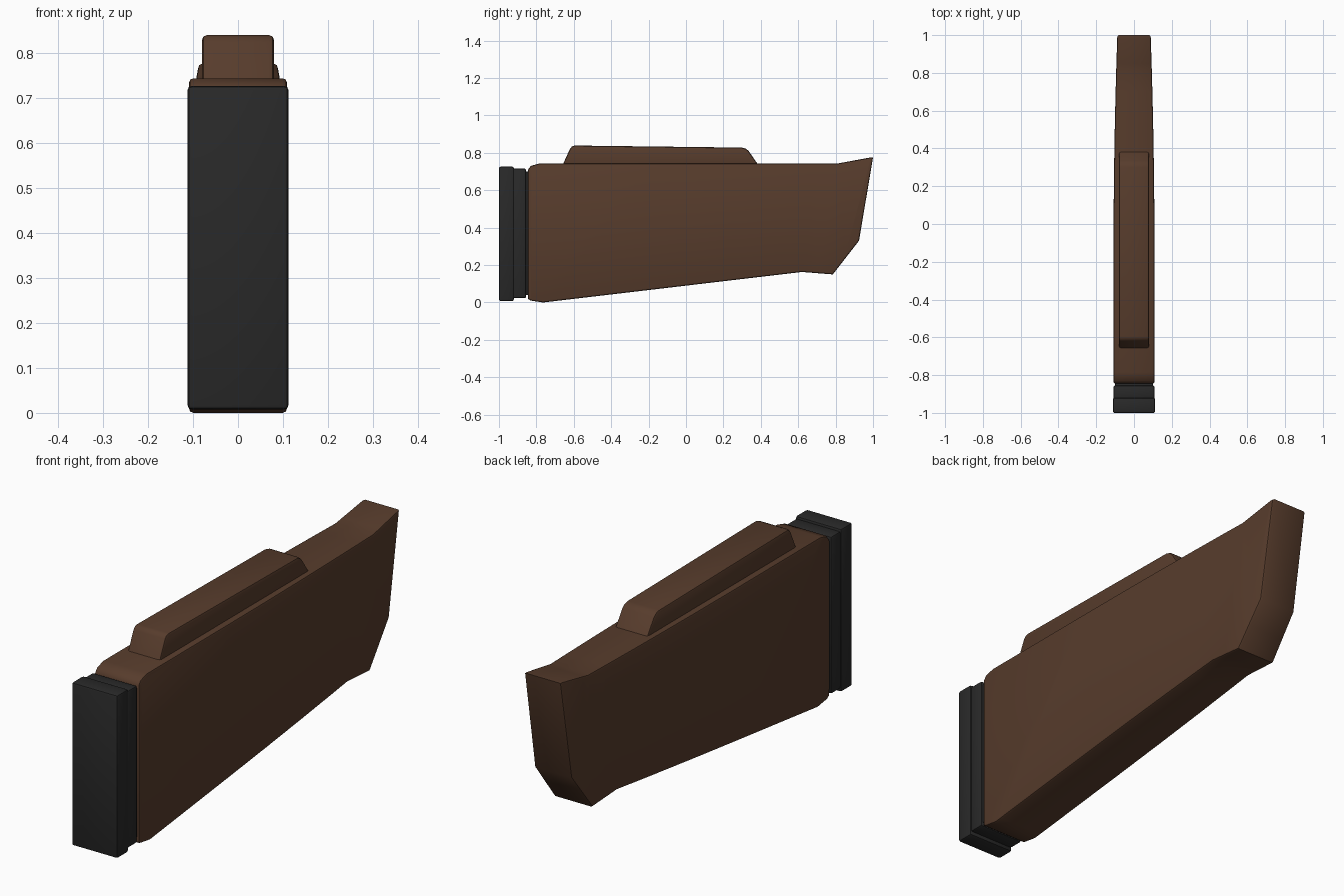
import bpy, bmesh

if "Cube" in bpy.data.objects:
    bpy.data.objects.remove(bpy.data.objects["Cube"])


def material(name, rgb):
    m = bpy.data.materials.new(name)
    m.diffuse_color = (*rgb, 1)
    m.use_nodes = True
    m.node_tree.nodes["Principled BSDF"].inputs["Base Color"].default_value = m.diffuse_color
    return m


wood = material("walnut", (0.095, 0.045, 0.025))
rubber = material("black_rubber", (0.022, 0.022, 0.022))


def half_width_scale(y):
    t = max(0, (y + 0.2) / 1.2)
    return 1 - 0.19 * t * t


def profile_part(name, outline, half, bevel, mat, cuts=(), all_edges=False):
    """Extrude a (y, z) outline across x, round its rims, optionally taper."""
    bm = bmesh.new()
    face = bm.faces.new([bm.verts.new((-half, y, z)) for y, z in outline])
    ext = bmesh.ops.extrude_face_region(bm, geom=[face])["geom"]
    bmesh.ops.translate(bm, vec=(2 * half, 0, 0),
                        verts=[v for v in ext if isinstance(v, bmesh.types.BMVert)])
    bmesh.ops.recalc_face_normals(bm, faces=bm.faces)
    rims = [e for e in bm.edges
            if all_edges or abs(e.verts[0].co.x - e.verts[1].co.x) < 1e-5]
    bmesh.ops.bevel(bm, geom=rims, offset=bevel, segments=2, profile=0.5,
                    affect='EDGES')
    for y in cuts:
        bmesh.ops.bisect_plane(bm, geom=bm.verts[:] + bm.edges[:] + bm.faces[:],
                               plane_co=(0, y, 0), plane_no=(0, 1, 0))
    if cuts:
        for v in bm.verts:
            v.co.x *= half_width_scale(v.co.y)
    bmesh.ops.recalc_face_normals(bm, faces=bm.faces)
    me = bpy.data.meshes.new(name)
    bm.to_mesh(me)
    bm.free()
    ob = bpy.data.objects.new(name, me)
    bpy.context.collection.objects.link(ob)
    me.materials.append(mat)
    bpy.ops.object.select_all(action='DESELECT')
    ob.select_set(True)
    bpy.context.view_layer.objects.active = ob
    bpy.ops.object.shade_smooth_by_angle(angle=0.6)
    return ob


def slab(y0, y1, z0, z1):
    return [(y0, z0), (y1, z0), (y1, z1), (y0, z1)]


# Wooden stock, narrowing towards the back
profile_part("stock_body",
             [(-0.845, 0.02), (-0.83, 0.01), (-0.765, 0.0), (-0.73, 0.004),
              (0.62, 0.163), (0.785, 0.15), (0.925, 0.33), (1.0, 0.775),
              (0.985, 0.775), (0.81, 0.743), (-0.785, 0.743), (-0.83, 0.73),
              (-0.845, 0.71)],
             0.109, 0.01, wood, cuts=[-0.2, 0.05, 0.3, 0.5, 0.7, 0.85])

# Raised cheek rest on top
profile_part("cheek_rest",
             [(-0.662, 0.73), (-0.62, 0.822), (-0.61, 0.834), (-0.595, 0.839),
              (0.30, 0.828), (0.32, 0.822), (0.335, 0.81), (0.39, 0.73)],
             0.08, 0.011, wood)

# Rubber butt pad: recessed spacer and outer plate
profile_part("pad_spacer", slab(-0.925, -0.855, 0.023, 0.716), 0.109, 0.009,
             rubber, all_edges=True)
profile_part("butt_pad", slab(-1.0, -0.92, 0.008, 0.726), 0.112, 0.009,
             rubber, all_edges=True)

# Inner core joining the pad to the stock
profile_part("pad_core", slab(-0.87, -0.83, 0.04, 0.70), 0.10, 0.004,
             rubber, all_edges=True)
